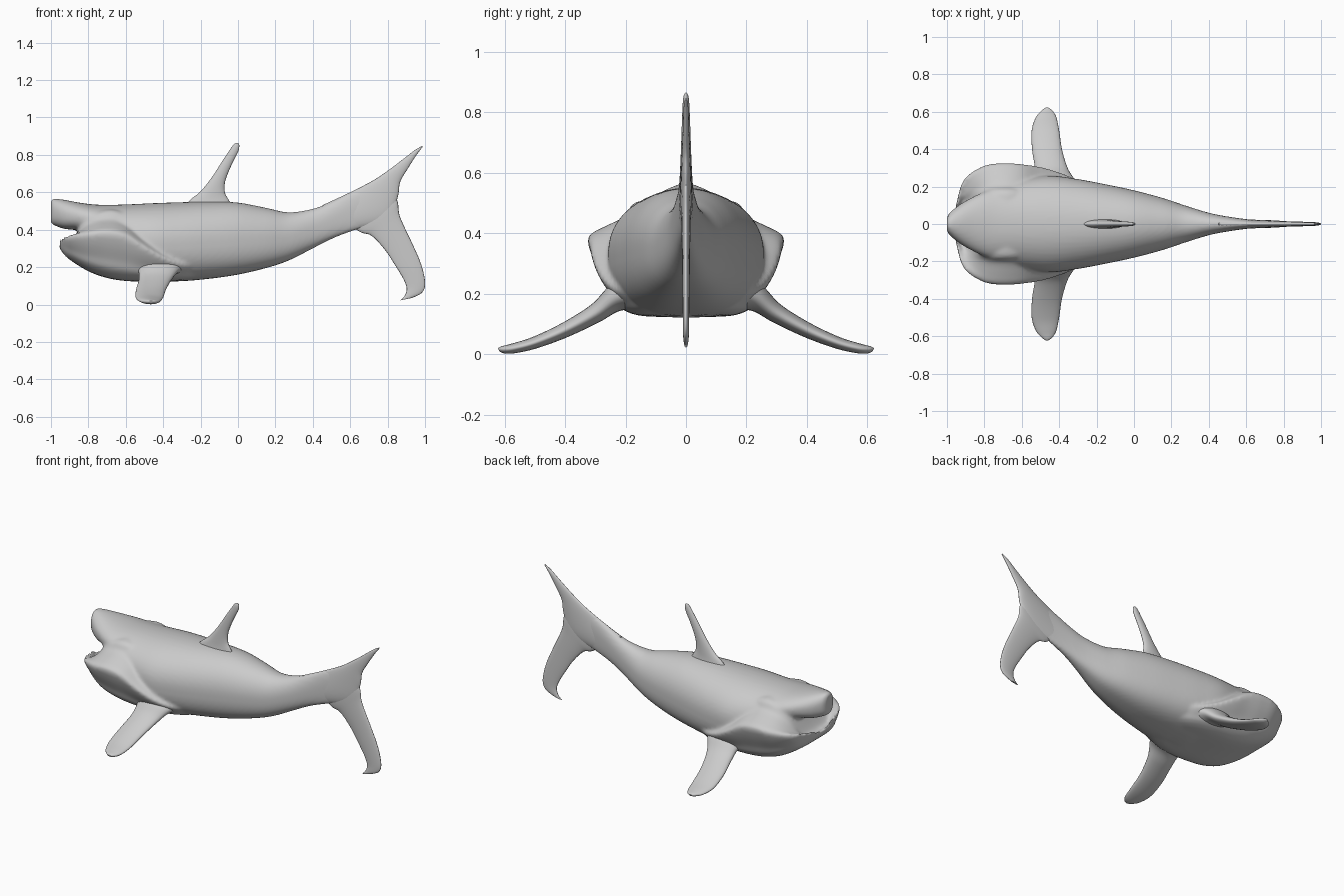
import bpy, bmesh
from math import sin, cos, pi
from mathutils import Vector


def spline(rows, steps):
    """Catmull-Rom refinement of a list of equal-length number rows."""
    out = []
    for i in range(len(rows) - 1):
        a, b, c, d = rows[max(i - 1, 0)], rows[i], rows[i + 1], rows[min(i + 2, len(rows) - 1)]
        for k in range(steps):
            t = k / steps
            out.append([0.5 * (2 * q + (r - p) * t + (2 * p - 5 * q + 4 * r - s) * t * t
                               + (3 * q - p - 3 * r + s) * t ** 3)
                        for p, q, r, s in zip(a, b, c, d)])
    return out + [list(rows[-1])]


def skin(name, rings):
    """Bridge closed rings into a capped, smooth solid."""
    bm = bmesh.new()
    loops = [[bm.verts.new(p) for p in ring] for ring in rings]
    n = len(loops[0])
    for a, b in zip(loops, loops[1:]):
        for i in range(n):
            j = (i + 1) % n
            bm.faces.new((a[i], a[j], b[j], b[i]))
    bm.faces.new(loops[0])
    bm.faces.new(loops[-1])
    bmesh.ops.recalc_face_normals(bm, faces=bm.faces)
    for f in bm.faces:
        f.smooth = True
    me = bpy.data.meshes.new(name)
    bm.to_mesh(me)
    bm.free()
    ob = bpy.data.objects.new(name, me)
    bpy.context.collection.objects.link(ob)
    return ob


def blade(name, rows, side, n=24, steps=6):
    """Rows: leading point, trailing point, half thickness along side."""
    rings = []
    for r in spline(rows, steps):
        p, q, t = Vector(r[0:3]), Vector(r[3:6]), max(r[6], 0.002)
        c, h = (p + q) / 2, (p - q) / 2
        rings.append([c + h * cos(2 * pi * i / n) + side * t * sin(2 * pi * i / n)
                      for i in range(n)])
    return skin(name, rings)


def spow(v, e):
    return (1 if v >= 0 else -1) * abs(v) ** e


# Body and snout: x, top z, bottom z, half width
body_rows = [
    (-1.00, .558, .435, .035), (-.985, .566, .425, .06), (-.93, .56, .405, .105),
    (-.85, .545, .395, .15), (-.77, .535, .36, .185), (-.70, .533, .28, .212),
    (-.60, .535, .18, .24), (-.45, .542, .125, .258), (-.30, .547, .125, .24),
    (-.15, .55, .138, .212), (0, .545, .16, .18), (.15, .517, .195, .14),
    (.27, .493, .235, .10), (.40, .512, .30, .06), (.50, .552, .35, .04),
    (.60, .60, .388, .026), (.70, .63, .42, .016)]
rings = []
for x, top, bot, w in spline(body_rows, 5):
    c, h = (top + bot) / 2, (top - bot) / 2
    ring = []
    for i in range(48):
        a = 2 * pi * i / 48
        e = 0.95 if sin(a) > 0 else 0.75
        ring.append((x, w * spow(cos(a), e), c + h * spow(sin(a), e)))
    rings.append(ring)
body = skin("body", rings)

# Lower jaw: x, half width, bottom z, lip z, rise (below 0 = open mouth, above 0 = cheek)
jaw_rows = [
    (-.957, .07, .31, .35, -.2), (-.94, .16, .28, .358, -.4), (-.90, .25, .24, .37, -.4),
    (-.80, .312, .178, .39, .7), (-.70, .325, .142, .40, 1), (-.60, .32, .126, .382, 1),
    (-.50, .305, .123, .32, 1), (-.40, .277, .124, .262, .8), (-.30, .235, .13, .225, .5),
    (-.20, .17, .145, .21, .3)]
# Half section: fraction of width, fraction of height, extra height times rise
half = spline([(0, 0, 0), (.5, .02, 0), (.74, .18, 0), (.83, .4, 0), (.94, .67, 0),
               (1, .9, 0), (.96, 1, 0), (.83, 1, .022), (.63, 1, .055),
               (.49, 1, .105), (0, 1, .115)], 4)
section = half + [(-u, v, e) for u, v, e in reversed(half[1:-1])]
jaw = skin("lower_jaw", [[(x, u * w, b + v * (t - b) + e * k) for u, v, e in section]
                         for x, w, b, t, k in spline(jaw_rows, 5)])

# Fuse jaw and body into one softly blended surface
bpy.ops.object.select_all(action='DESELECT')
jaw.select_set(True)
body.select_set(True)
bpy.context.view_layer.objects.active = body
bpy.ops.object.join()
remesh = body.modifiers.new("fuse", 'REMESH')
remesh.mode = 'VOXEL'
remesh.voxel_size = 0.01
remesh.use_smooth_shade = True
soft = body.modifiers.new("soften", 'SMOOTH')
soft.factor, soft.iterations = 0.5, 6

# Dorsal fin, flared at the root
Y = Vector((0, 1, 0))
blade("dorsal_fin", [
    (-.30, 0, .51, -.02, 0, .51, .03), (-.255, 0, .56, -.05, 0, .56, .023),
    (-.20, 0, .605, -.07, 0, .60, .02), (-.14, 0, .68, -.068, 0, .66, .017),
    (-.085, 0, .765, -.035, 0, .745, .014), (-.035, 0, .84, 0, 0, .815, .011),
    (-.018, 0, .86, .007, 0, .845, .008), (-.005, 0, .865, .005, 0, .86, .003)], Y)

# Tail lobes
blade("tail_upper_lobe", [
    (.45, 0, .53, .62, 0, .40, .026), (.60, 0, .60, .80, 0, .45, .021),
    (.72, 0, .662, .853, 0, .57, .016), (.80, 0, .715, .867, 0, .655, .013),
    (.88, 0, .775, .91, 0, .73, .010), (.945, 0, .825, .955, 0, .80, .008),
    (.985, 0, .848, .987, 0, .842, .003)], Y)
blade("tail_lower_lobe", [
    (.58, 0, .44, .79, 0, .64, .015), (.655, 0, .387, .85, 0, .56, .016),
    (.715, 0, .367, .866, 0, .47, .015), (.785, 0, .293, .93, 0, .33, .013),
    (.84, 0, .21, .97, 0, .24, .012), (.885, 0, .135, .993, 0, .165, .011),
    (.902, 0, .085, 1.0, 0, .10, .01), (.89, 0, .045, .98, 0, .06, .009),
    (.866, 0, .022, .93, 0, .035, .005)], Y)

# Pectoral fins, mirrored across the body
fin = [(-.57, .17, .20, -.27, .17, .20, .06), (-.535, .235, .185, -.315, .235, .185, .045),
       (-.53, .30, .135, -.355, .30, .135, .032), (-.545, .40, .08, -.385, .40, .08, .025),
       (-.547, .50, .038, -.40, .50, .038, .02), (-.525, .57, .019, -.415, .57, .019, .017),
       (-.495, .605, .014, -.435, .605, .014, .013), (-.475, .62, .014, -.455, .62, .014, .006)]
for s, name in ((-1, "pectoral_fin_near"), (1, "pectoral_fin_far")):
    blade(name, [(a, s * b, c, d, s * e, f, t) for a, b, c, d, e, f, t in fin],
          Vector((0, s * .4, .92)))
